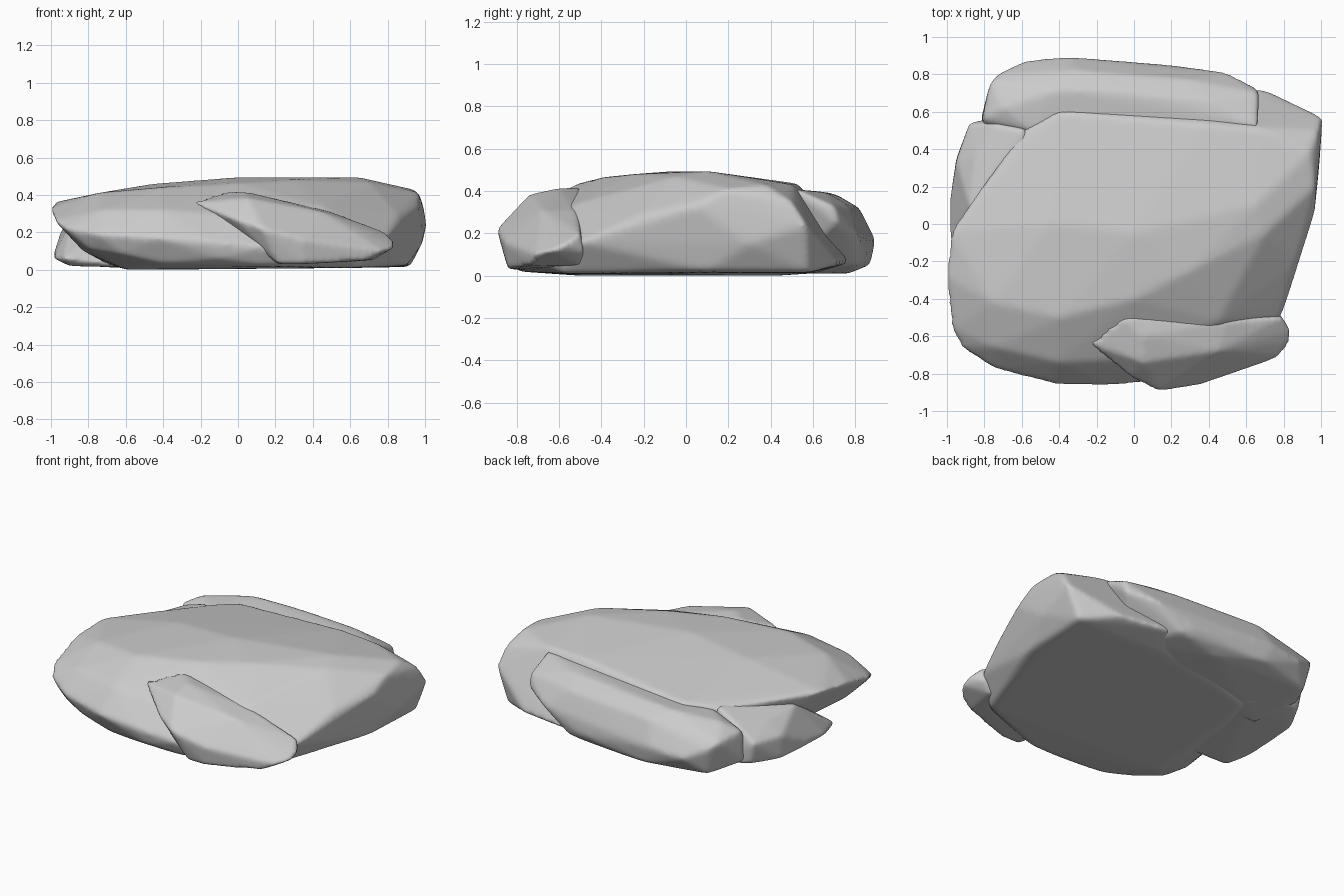
import bpy, bmesh


def rock(name, points, smooth=16):
    """Convex boulder wrapped around key points, with worn edges."""
    bm = bmesh.new()
    for p in points:
        bm.verts.new(p)
    hull = bmesh.ops.convex_hull(bm, input=bm.verts)
    spare = {v for v in hull["geom_interior"] + hull["geom_unused"]
             if isinstance(v, bmesh.types.BMVert) and v.is_valid}
    bmesh.ops.delete(bm, geom=list(spare), context='VERTS')
    bmesh.ops.recalc_face_normals(bm, faces=bm.faces)
    mesh = bpy.data.meshes.new(name)
    bm.to_mesh(mesh)
    bm.free()
    ob = bpy.data.objects.new(name, mesh)
    bpy.context.collection.objects.link(ob)
    remesh = ob.modifiers.new("Grain", 'REMESH')
    remesh.mode = 'VOXEL'
    remesh.voxel_size = 0.014
    remesh.use_smooth_shade = True
    worn = ob.modifiers.new("Worn edges", 'SMOOTH')
    worn.factor = 0.5
    worn.iterations = smooth
    return ob


# Broad main slab: domed top, undercut left edge, sloping front
rock("main_slab", [
    (-1.01, -.28, .33), (-.985, -.04, .36), (-.98, -.56, .26), (-.93, -.66, .22),
    (-.75, -.775, .19), (-.42, -.86, .17), (-.15, -.865, .15), (.15, -.84, .12),
    (.55, -.72, .10), (.79, -.50, .16), (.86, -.22, .29), (.965, .05, .33),
    (-.75, -.42, .41), (-.4, -.5, .44), (0, -.4, .465), (.3, -.25, .48),
    (.7, -.05, .47), (.97, .2, .41), (.94, .38, .43), (.99, .5, .35),
    (1.01, .57, .24), (.4, .53, .435), (.66, .51, .43), (.65, .1, .495),
    (0, -.05, .495), (-.42, .6, .37), (-.60, .5, .34), (-.45, 0, .46),
    (.92, .58, .015), (.40, .77, .06), (.70, .72, .06), (-.6, -.5, .0),
    (-.4, -.78, .03), (.15, -.79, .02), (.65, -.58, .01), (.9, .1, .02),
    (-.5, .45, .0), (-.7, -.1, .03), (-.83, -.5, .10), (-.8, -.68, .11),
    (-.4, -.74, .32), (0, -.72, .29), (-.74, -.66, .32), (.99, .3, .15),
    (-.62, -.76, .08), (-.1, -.84, .06), (.45, -.52, .34), (.3, .6, .01),
], 18)

# Long rock along the back
rock("back_rock", [
    (-.81, .56, .28), (-.77, .76, .26), (-.72, .81, .22), (-.58, .875, .15),
    (-.36, .895, .17), (-.1, .87, .12), (.2, .85, .1), (.5, .81, .2),
    (.67, .72, .25), (-.7, .62, .335), (-.4, .72, .375),
    (0, .7, .39), (.4, .66, .395), (.67, .52, .41), (-.55, .5, .34),
    (.67, .70, .33), (-.3, .82, .32), (.3, .77, .33), (-.82, .56, .08),
    (-.7, .77, .04), (-.3, .87, .05), (.3, .81, .05), (.5, .5, .03),
    (-.7, .3, .01), (.3, .3, .01), (0, .77, .01),
])

# Low wedge tucked under the left edge
rock("left_rock", [
    (-.88, .54, .20), (-.74, .535, .30), (-.58, .5, .36), (-.95, .34, .2),
    (-.985, .12, .09), (-.985, -.08, .06), (-.93, -.25, .06), (-.88, .1, .3),
    (-.6, 0, .3), (-.95, .35, .05), (-.85, .54, .06), (-.6, .6, .03),
    (-.9, -.2, .02), (-.5, -.2, .01), (-.5, .5, .01), (-.85, .35, .28),
], 8)

# Slanted shard leaning on the front
rock("front_rock", [
    (-.24, -.64, .36), (-.06, -.49, .42), (.05, -.60, .415), (-.02, -.82, .27),
    (.13, -.895, .22), (.35, -.86, .16), (.5, -.52, .31), (.79, -.50, .2),
    (.84, -.57, .15), (.84, -.63, .12), (.78, -.71, .1), (.22, -.84, .03),
    (.35, -.84, .03), (.68, -.74, .05), (.78, -.48, .11), (.2, -.6, .03),
    (.05, -.74, .385), (.45, -.68, .31), (0, -.7, .21), (.72, -.5, .05),
], 8)
